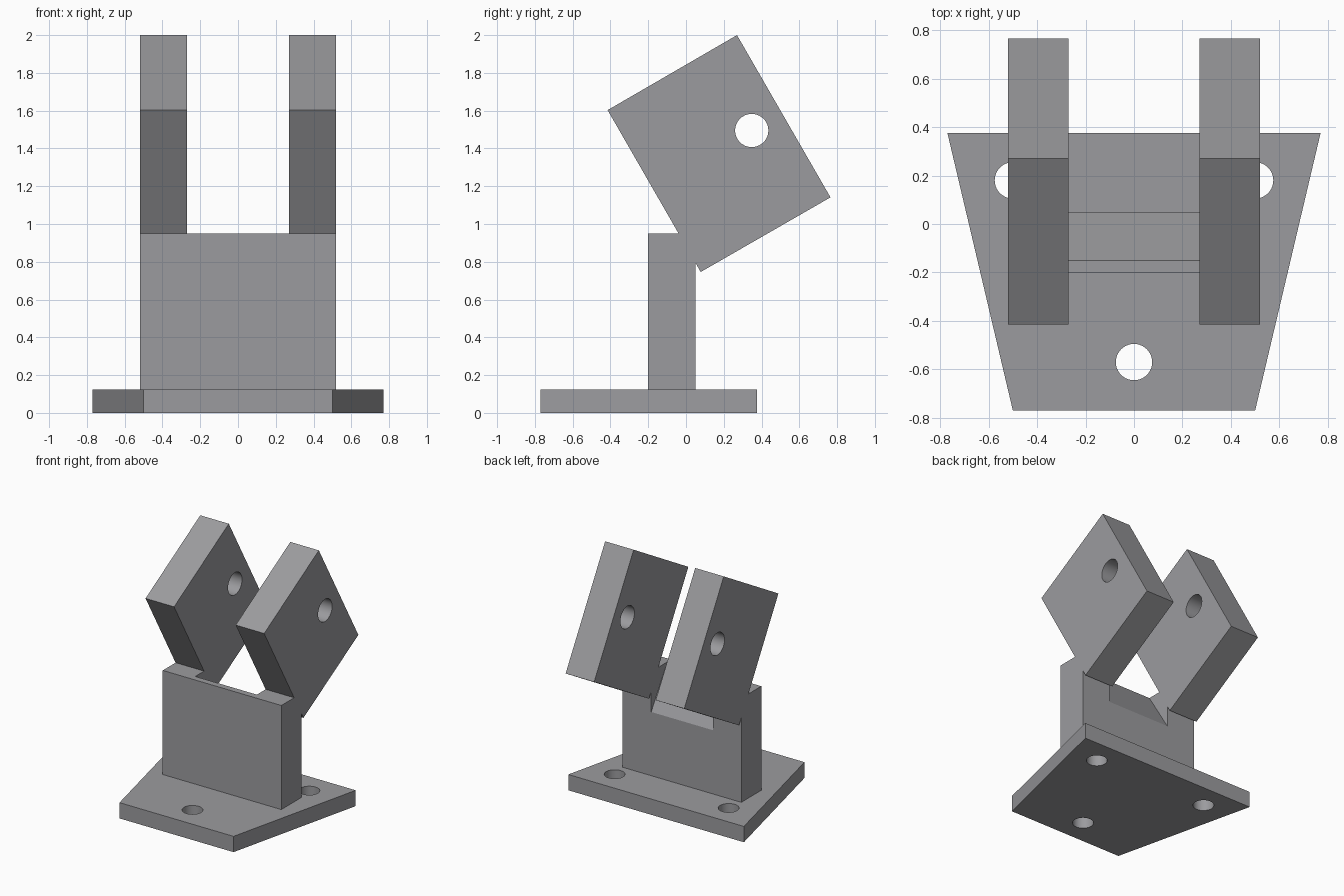
import bpy, bmesh, math
from mathutils import Vector

if "Cube" in bpy.data.objects:
    bpy.data.objects.remove(bpy.data.objects["Cube"])

grey = bpy.data.materials.new("plain_grey")
grey.diffuse_color = (0.33, 0.33, 0.345, 1)
grey.use_nodes = True
grey.node_tree.nodes["Principled BSDF"].inputs["Base Color"].default_value = grey.diffuse_color


def prism(name, profile, lo, hi, axis):
    """Extrude a profile: axis 'z' takes (x, y) points, axis 'x' takes (y, z) points."""
    bm = bmesh.new()

    def point(p, d):
        return (p[0], p[1], d) if axis == 'z' else (d, p[0], p[1])

    face = bm.faces.new([bm.verts.new(point(p, lo)) for p in profile])
    ext = bmesh.ops.extrude_face_region(bm, geom=[face])
    verts = [g for g in ext["geom"] if isinstance(g, bmesh.types.BMVert)]
    step = Vector(point((0, 0), hi - lo))
    bmesh.ops.translate(bm, verts=verts, vec=step)
    bmesh.ops.recalc_face_normals(bm, faces=bm.faces)
    mesh = bpy.data.meshes.new(name)
    bm.to_mesh(mesh)
    bm.free()
    mesh.materials.append(grey)
    ob = bpy.data.objects.new(name, mesh)
    bpy.context.collection.objects.link(ob)
    return ob


def circle(cx, cy, r, n=40):
    return [(cx + r * math.cos(2 * math.pi * i / n),
             cy + r * math.sin(2 * math.pi * i / n)) for i in range(n)]


def activate(ob):
    bpy.ops.object.select_all(action='DESELECT')
    bpy.context.view_layer.objects.active = ob
    ob.select_set(True)


def cut(ob, cutter):
    cutter.hide_render = True
    mod = ob.modifiers.new("cut", 'BOOLEAN')
    mod.operation = 'DIFFERENCE'
    mod.solver = 'EXACT'
    mod.object = cutter
    activate(ob)
    bpy.ops.object.modifier_apply(modifier=mod.name)
    bpy.data.objects.remove(cutter)


# Tapered base plate with three screw holes
base = prism("base_plate", [(-0.5, -0.77), (0.5, -0.77), (0.77, 0.375), (-0.77, 0.375)],
             0, 0.125, 'z')
for x, y in ((0, -0.57), (-0.5, 0.18), (0.5, 0.18)):
    cut(base, prism("hole_cutter", circle(x, y, 0.075), -0.1, 0.3, 'z'))

# Upright wall, with a sloped relief between the arms on its rear top edge
post = prism("upright", [(-0.2, 0.12), (0.05, 0.12), (0.05, 0.95), (-0.2, 0.95)],
             -0.52, 0.52, 'x')
cut(post, prism("relief_cutter", [(-0.15, 0.95), (0.05, 0.63), (0.2, 0.63),
                                  (0.2, 1.1), (-0.15, 1.1)], -0.27, 0.27, 'x'))

# Pair of tilted clevis arms with a pivot hole
parts = [base, post]
for side, lo in (("left", -0.52), ("right", 0.27)):
    arm = prism(side + "_arm", [(-0.415, 1.603), (0.078, 0.746), (0.765, 1.141), (0.27, 2.0)],
                lo, lo + 0.25, 'x')
    cut(arm, prism("pivot_cutter", circle(0.348, 1.495, 0.088), lo - 0.1, lo + 0.35, 'x'))
    parts.append(arm)

# Smooth hole walls, crisp outer edges
for ob in parts:
    activate(ob)
    bpy.ops.object.shade_smooth_by_angle(angle=math.radians(30))
